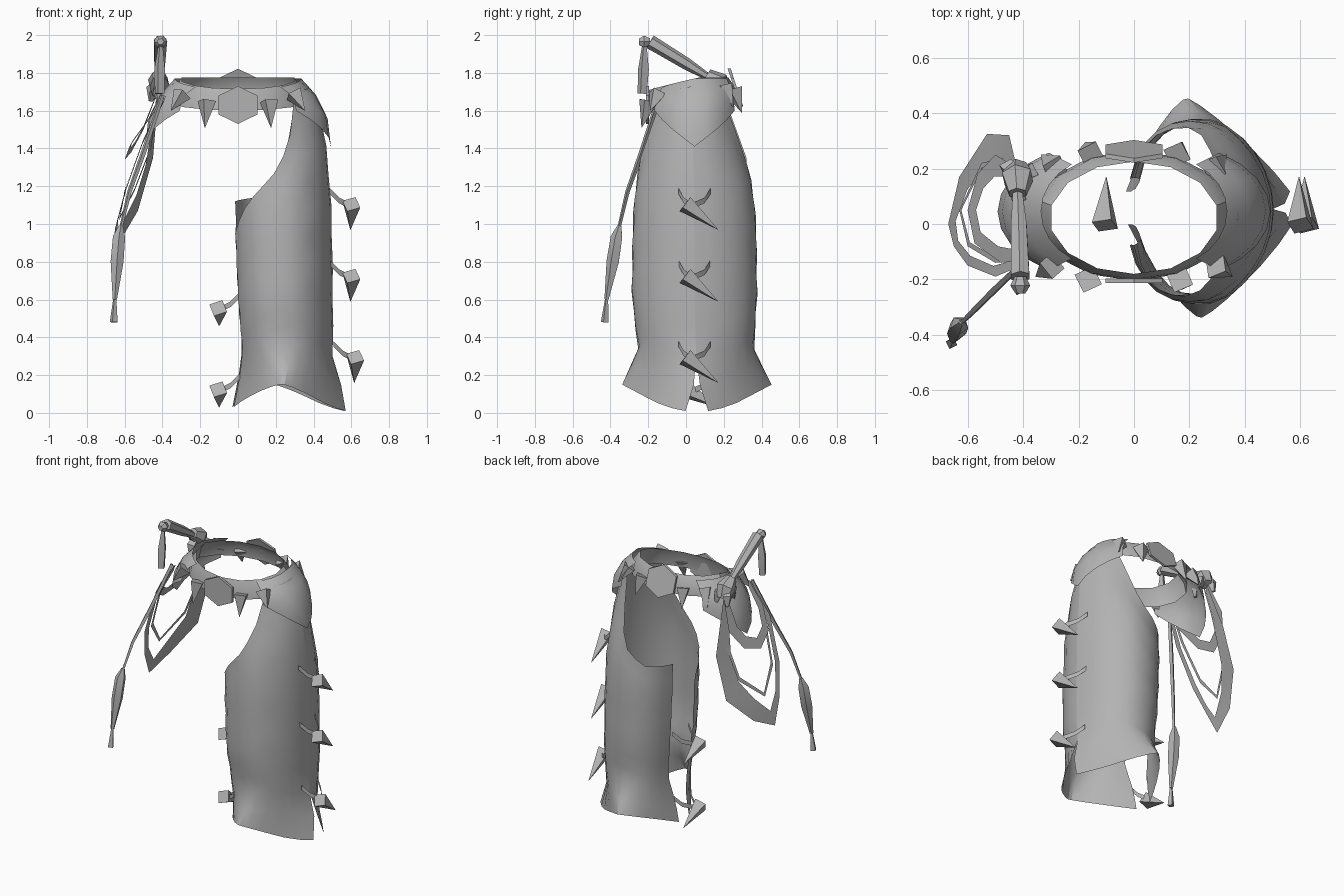
import bpy, bmesh, math
from mathutils import Vector

cube = bpy.data.objects.get("Cube")
if cube:
    bpy.data.objects.remove(cube, do_unlink=True)

grey = bpy.data.materials.new("plain_grey")
grey.use_nodes = True
grey.diffuse_color = (0.45, 0.45, 0.45, 1)
grey.node_tree.nodes["Principled BSDF"].inputs["Base Color"].default_value = (0.45, 0.45, 0.45, 1)


def build(name, verts, faces, angle=35):
    me = bpy.data.meshes.new(name)
    me.from_pydata([tuple(v) for v in verts], [], faces)
    bm = bmesh.new()
    bm.from_mesh(me)
    bmesh.ops.remove_doubles(bm, verts=bm.verts, dist=0.0005)
    bmesh.ops.recalc_face_normals(bm, faces=bm.faces)
    bm.to_mesh(me)
    bm.free()
    me.materials.append(grey)
    ob = bpy.data.objects.new(name, me)
    bpy.context.collection.objects.link(ob)
    bpy.ops.object.select_all(action='DESELECT')
    ob.select_set(True)
    bpy.context.view_layer.objects.active = ob
    if angle:
        bpy.ops.object.shade_smooth_by_angle(angle=math.radians(angle))


def grid(name, rows, closed=False, caps=False, angle=35):
    """Skin a list of equal-length rows of points."""
    n = len(rows[0])
    faces = []
    for i in range(len(rows) - 1):
        for j in range(n if closed else n - 1):
            k = (j + 1) % n
            faces.append((i * n + j, i * n + k, (i + 1) * n + k, (i + 1) * n + j))
    if caps:
        faces += [tuple(range(n)), tuple((len(rows) - 1) * n + j for j in range(n))]
    build(name, [p for r in rows for p in r], faces, angle)


def tube(name, path, radii, sides=4, angle=35):
    """Tapered tube through the path points."""
    pts = [Vector(p) for p in path]
    rows = []
    for i, p in enumerate(pts):
        d = (pts[min(i + 1, len(pts) - 1)] - pts[max(i - 1, 0)]).normalized()
        a = d.cross(Vector((0.31, 0.9, 0.2))).normalized()
        b = d.cross(a)
        rows.append([p + radii[i] * (a * math.cos(t) + b * math.sin(t))
                     for t in (2 * math.pi * k / sides for k in range(sides))])
    grid(name, rows, True, True, angle)


def interp(table, v):
    if v <= table[0][0]:
        return table[0][1]
    for (a, p), (b, q) in zip(table, table[1:]):
        if v <= b:
            return p + (q - p) * (v - a) / (b - a)
    return table[-1][1]


# Trouser leg: two half shells, slit on the inner side and at the outer hem
X_MIN = [(0, -.045), (.3, .02), (.6, -.005), (.95, -.02), (1.2, -.02), (1.6, -.14), (1.75, -.07)]
X_MAX = [(0, .6), (.3, .5), (.6, .5), (1, .495), (1.2, .485), (1.4, .465), (1.6, .43), (1.75, .36)]
Y_MIN = [(.15, -.34), (.35, -.25), (.6, -.285), (1, -.28), (1.2, -.265), (1.4, -.23), (1.75, -.15)]
Y_MAX = [(.15, .455), (.35, .355), (.6, .375), (1, .37), (1.2, .35), (1.4, .3), (1.75, .22)]
TOP = {-1: [(0, 1.73), (45, 1.7), (60, 1.62), (69, 1.45), (90, 1.29), (135, 1.09), (163, .95)],
       1: [(0, 1.73), (45, 1.7), (63, 1.58), (71, 1.42), (90, 1.25), (120, 1.14), (163, 1.12)]}
HEM = 1.55  # the flared hem is nearly diamond-shaped


def leg_half(name, side):
    rows, cols = [], 12
    levels = [0, .08, .17] + [.17 + .83 * k / 9 for k in range(1, 10)]
    for i, t in enumerate(levels):
        row = []
        for j in range(cols + 1):
            s = j / cols
            deg = 163 * s
            low = .01 + .142 * math.sin(math.radians(deg)) ** HEM
            z = low + (interp(TOP[side], deg) - low) * t
            start = interp([(.05, .3), (.22, 0)], z)
            th = start + (math.radians(163) - start) * s
            c = math.cos(th)
            flare = interp([(.15, 1), (.36, 0)], z)
            body = interp([(1.1, .82), (1.4, 1)], z) if c < 0 else 1.06
            p = body + (HEM - body) * flare
            sn = math.sin(th) ** p
            c = math.copysign(abs(c) ** p, c)
            x0, x1 = interp(X_MIN, z), interp(X_MAX, z)
            y0, y1 = interp(Y_MIN, z), interp(Y_MAX, z)
            g = 1.018 if i > 2 and i % 2 else 1.0
            shift = flare * sn * (.08 if side > 0 else .03)
            row.append(((x0 + x1) / 2 + g * (x1 - x0) / 2 * c - shift,
                        (y0 + y1) / 2 + side * g * (y1 - y0) / 2 * sn, z))
        rows.append(row)
    grid(name, rows, angle=30)


leg_half("leg_front_shell", -1)
leg_half("leg_back_shell", 1)

# Waist belt, lower in front
rows = []
for rx, y0, y1, zf, zb in [(.36, -.205, .265, 1.6, 1.655), (.345, -.2, .26, 1.66, 1.72),
                           (.305, -.18, .225, 1.715, 1.775)]:
    row = []
    for k in range(14):
        a = 2 * math.pi * (k + .5) / 14
        y = (y0 + y1) / 2 + (y1 - y0) / 2 * math.sin(a)
        z = zf + (zb - zf) * min(1, .85 * (1 + math.sin(a)))
        row.append((rx * math.cos(a), y, z))
    rows.append(row)
grid("belt", rows, True)

# Hexagonal plates at the front and back of the belt
for name, y, z, lean in (("front_plate", -.205, 1.63, 0), ("back_plate", .262, 1.722, -.33)):
    rows = []
    for off in (-.008, .008):
        rows.append([(.122 * math.sin(k * math.pi / 3) * .98, y + off + lean * .1 * math.cos(k * math.pi / 3),
                      z + .1 * math.cos(k * math.pi / 3)) for k in range(6)])
    grid(name, rows, True, True, 0)

# Pointed hip flaps, dipping toward the front with the belt
for m, name in ((1, "left_hip_flap"), (-1, "right_hip_flap")):
    rows = []
    for t, rx, ry in ((0, .235, .2), (.25, .315, .225), (.6, .375, .245), (1, .392, .25)):
        row = []
        for j in range(9):
            s = j / 4 - 1
            a = math.radians(58) * s
            low = 1.41 + .19 * abs(s)
            high = 1.77 + .045 * min(s, 0)
            row.append((m * (.1 + rx * math.cos(a)), .045 + ry * math.sin(a), high + (low - high) * t))
        rows.append(row)
    grid(name, rows)

# Belt spikes hanging outward and down
for m in (1, -1):
    for x, y, z, dx, dy, dz in [(.165, -.2, 1.65, .01, -.035, .14), (.295, -.15, 1.69, .06, -.04, .09),
                                (.155, .25, 1.71, .02, .045, .12), (.285, .2, 1.72, .05, .05, .1)]:
        tube("belt_spike", [(m * x, y, z), (m * (x + dx), y + dy, z - dz)], [.052, .001], 4, 0)


# Spiked toggles with two small straps across the slits
def toggle(x, z, out, drop):
    tip = x + out * .1
    for y in (-.04, .13):
        strap = []
        for px, py, pz in ((x - out * .01, y, z + .08), (x + out * .04, y + (.04 - y) * .35, z + .03),
                           (tip, .03, z)):
            strap.append([(px, py, pz - .015), (px, py, pz + .015)])
        grid("toggle_strap", strap)
    tube("toggle_spike", [(tip + out * .005, -.005, z + .01), (tip, .17, z - drop)], [.052, .001], 4, 0)


for x, z in ((.495, 1.095), (.495, .715), (.515, .285)):
    toggle(x, z, 1, .125)
for x, z in ((0, .545), (0, .115)):
    toggle(x, z, -1, .085)


# Draped straps on the right hip: each narrows toward the loop centre
def drape(name, pts, widths):
    pts = [Vector(p) for p in pts]
    mid = (max(pts, key=lambda p: p.z) + min(pts, key=lambda p: p.z)) / 2
    mid.y = .05
    grid(name, [[p, p + (mid - p).normalized() * w] for p, w in zip(pts, widths)])


drape("wide_drape", [(-.42, .19, 1.71), (-.45, .32, 1.35), (-.53, .325, 1.07), (-.63, .17, .9), (-.67, .0, .815),
                     (-.65, -.08, .98), (-.6, -.15, 1.17), (-.5, -.19, 1.45), (-.38, -.14, 1.68)],
      [.05, .12, .15, .14, .1, .05, .04, .05, .05])
drape("thin_drape", [(-.42, .17, 1.7), (-.46, .24, 1.4), (-.55, .22, 1.17), (-.63, .05, 1.02),
                     (-.6, -.08, 1.18), (-.5, -.14, 1.45), (-.39, -.13, 1.68)], [.025] * 7)
drape("short_drape", [(-.42, .2, 1.71), (-.5, .25, 1.5), (-.565, .18, 1.38), (-.6, .05, 1.34),
                      (-.575, -.07, 1.41), (-.48, -.14, 1.54), (-.38, -.13, 1.68)],
      [.05, .08, .08, .07, .06, .06, .05])

# Knot with folded bow ends
tube("knot", [(-.42, .2, 1.69), (-.42, .17, 1.75), (-.42, .11, 1.79)], [.04, .06, .035], 6)
for dx, dy in ((-.035, .045), (.045, .03), (.0, -.06)):
    tube("knot_fold", [(-.42, .16, 1.75), (-.42 + dx, .16 + dy, 1.71), (-.42 + dx * 1.2, .16 + dy * 1.2, 1.65)],
         [.02, .035, .012], 4)

# Raised tapered rod with its ball end and hanging drop
tube("knot_rod", [(-.42, .13, 1.77), (-.415, .0, 1.85), (-.41, -.19, 1.965)], [.018, .032, .038], 6)
tube("rod_ball", [(-.41, -.19, 1.965), (-.41, -.222, 1.965), (-.41, -.25, 1.965)], [.02, .036, .018], 6)
tube("hanging_drop", [(-.41, -.22, 1.95), (-.415, -.225, 1.82), (-.415, -.232, 1.69)], [.012, .03, .026], 4)

# Long cord with a tassel
tube("tassel_cord", [(-.4, -.14, 1.68), (-.5, -.235, 1.38), (-.575, -.31, 1.17), (-.62, -.355, .98)],
     [.012, .014, .012, .009], 4)
tube("tassel", [(-.62, -.352, .99), (-.63, -.365, .93), (-.64, -.385, .8), (-.652, -.42, .6)],
     [.012, .034, .036, .012], 5)
tube("tassel_tip", [(-.652, -.42, .61), (-.658, -.43, .48)], [.008, .022], 4, 0)
